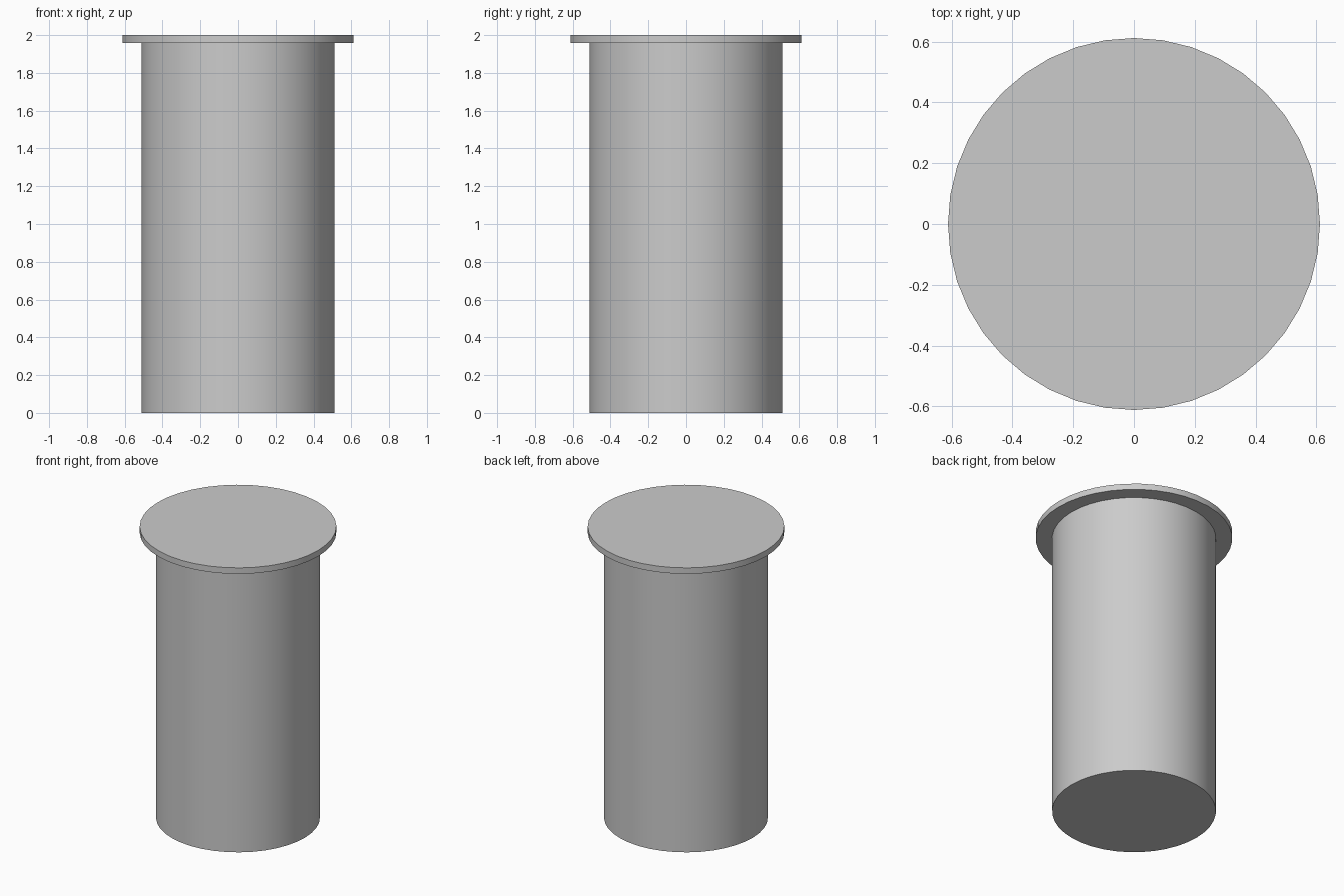
import bpy
import math

if "Cube" in bpy.data.objects:
    bpy.data.objects.remove(bpy.data.objects["Cube"])

SIDES = 40
LID_BOTTOM = 1.959


def cylinder(name, radius, z0, z1):
    bpy.ops.mesh.primitive_cylinder_add(
        vertices=SIDES, radius=radius, depth=z1 - z0, location=(0, 0, (z0 + z1) / 2))
    obj = bpy.context.object
    obj.name = name
    bpy.ops.object.shade_smooth_by_angle(angle=math.radians(30))
    return obj


# Tall round body
cylinder("body", 0.51, 0.0, LID_BOTTOM)

# Thin overhanging lid
cylinder("lid", 0.612, LID_BOTTOM, 2.0)
